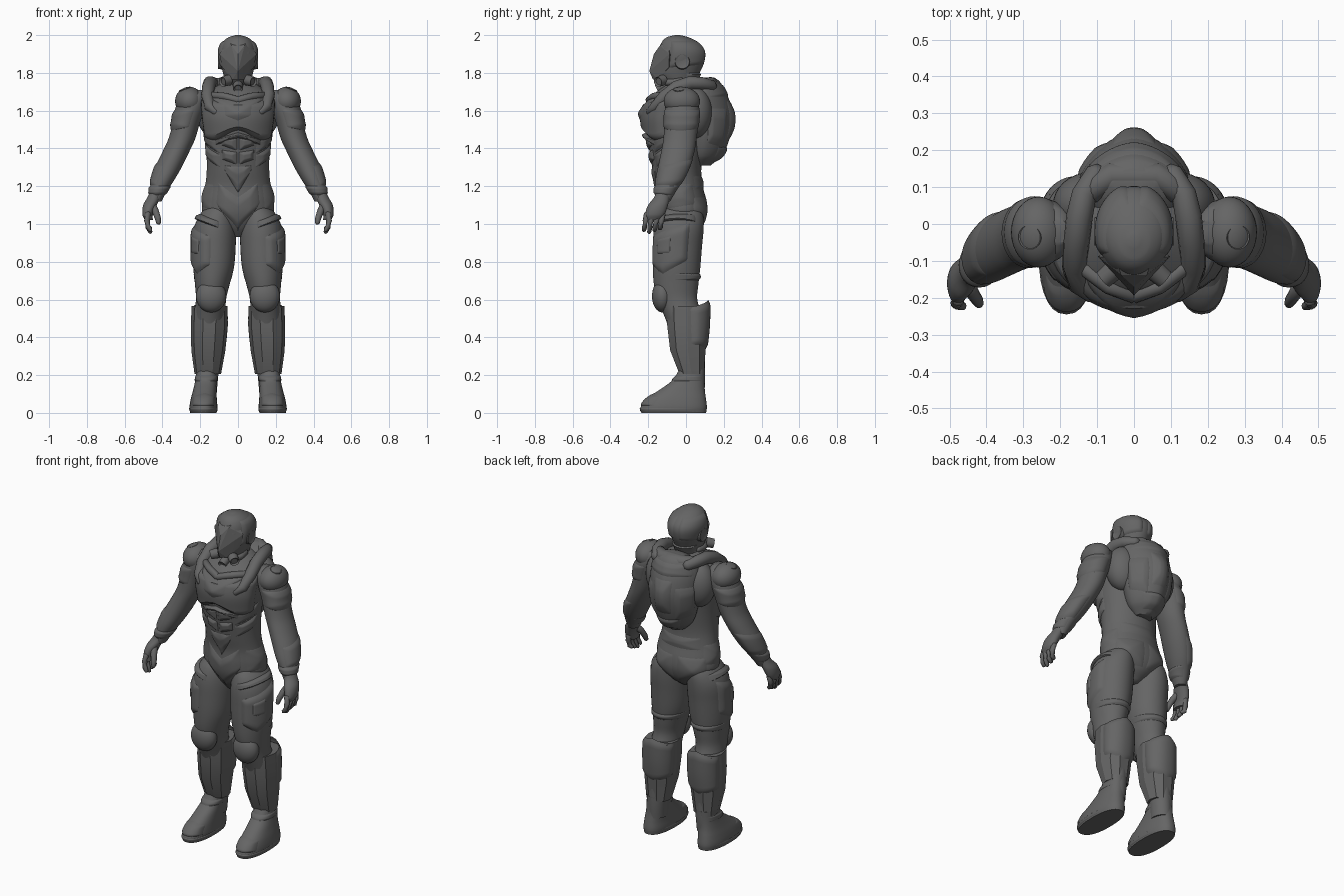
import bpy, bmesh, math
from mathutils import Vector, Matrix

if "Cube" in bpy.data.objects:
    bpy.data.objects.remove(bpy.data.objects["Cube"])

grey = bpy.data.materials.new("dark grey")
grey.use_nodes = True
COLOUR = (0.13, 0.13, 0.13, 1)
grey.diffuse_color = COLOUR
grey.node_tree.nodes["Principled BSDF"].inputs["Base Color"].default_value = COLOUR


def finish(name, bm, mirror=False, angle=40, fix=True):
    """Turn a bmesh into a shaded object, optionally mirrored across x."""
    if fix:
        bmesh.ops.recalc_face_normals(bm, faces=bm.faces)
    mesh = bpy.data.meshes.new(name)
    bm.to_mesh(mesh)
    bm.free()
    mesh.materials.append(grey)
    mesh.shade_smooth()
    mesh.set_sharp_from_angle(angle=math.radians(angle))
    obj = bpy.data.objects.new(name, mesh)
    bpy.context.collection.objects.link(obj)
    if mirror:
        obj.modifiers.new("Mirror", "MIRROR")
    return obj


def section(rings, z):
    """Smoothly interpolate (x, y, z, rx, ry) cross-sections at height z."""
    last = len(rings) - 1
    z = min(max(z, rings[0][2]), rings[last][2])
    i = 0
    while i < last - 1 and z > rings[i + 1][2]:
        i += 1
    lo, hi = rings[i], rings[i + 1]
    before, after = rings[max(i - 1, 0)], rings[min(i + 2, last)]
    h = hi[2] - lo[2]
    t = (z - lo[2]) / h
    out = []
    for k in range(5):
        m0 = (hi[k] - before[k]) / (hi[2] - before[2]) * h
        m1 = (after[k] - lo[k]) / (after[2] - lo[2]) * h
        s = t * t * (3 - 2 * t)
        out.append(lo[k] + (hi[k] - lo[k]) * s + m0 * t * (1 - t) ** 2 - m1 * t * t * (1 - t))
    return out


def surface(rings, z, a, off=0, power=1):
    """Point on a lofted body; angle 0 faces front, 90 degrees faces +x."""
    x, y, _, rx, ry = section(rings, z)
    s, c = math.sin(a), math.cos(a)
    bend = lambda v: math.copysign(abs(v) ** power, v)
    return Vector((x + max(rx + off, 0.002) * bend(s), y - max(ry + off, 0.002) * bend(c), z))


def loft(name, rings, mirror=False, sides=40, steps=5, power=1, angle=40):
    bm = bmesh.new()
    heights = [lo[2] + (hi[2] - lo[2]) * s / steps
               for lo, hi in zip(rings, rings[1:]) for s in range(steps)] + [rings[-1][2]]
    loops = [[bm.verts.new(surface(rings, z, math.tau * (i + 0.5) / sides, 0, power))
              for i in range(sides)] for z in heights]
    for a, b in zip(loops, loops[1:]):
        for i in range(sides):
            j = (i + 1) % sides
            bm.faces.new((a[i], a[j], b[j], b[i]))
    bm.faces.new(loops[0])
    bm.faces.new(loops[-1])
    return finish(name, bm, mirror, angle)


def plate(name, rings, a0, a1, low, high, off, mirror=False, power=1, rim=0.12):
    """Raised armour panel over a loft; low and high are heights as functions of degrees."""
    bm, nu, nv = bmesh.new(), 28, 16
    grid = []
    for i in range(nu + 1):
        u = i / nu
        deg = a0 + (a1 - a0) * u
        lo, hi = low(deg), high(deg)
        column = []
        for j in range(nv + 1):
            v = j / nv
            edge = min(u, 1 - u, v, 1 - v)
            lift = -0.004 + (off + 0.004) * min(1, edge / rim) ** 0.7
            column.append(bm.verts.new(surface(rings, lo + (hi - lo) * v, math.radians(deg), lift, power)))
        grid.append(column)
    for p, q in zip(grid, grid[1:]):
        for j in range(nv):
            bm.faces.new((p[j], q[j], q[j + 1], p[j + 1]))
    return finish(name, bm, mirror, 35, fix=False)


def tube(name, points, radii, mirror=False, sides=14):
    """Round tube through points with changing radius and domed ends."""
    bm, pts = bmesh.new(), [Vector(p) for p in points]
    loops = []
    for i, p in enumerate(pts):
        d = (pts[min(i + 1, len(pts) - 1)] - pts[max(i - 1, 0)]).normalized()
        rot = d.to_track_quat("Z", "Y")
        shells = [(1, 0)]
        if i == 0:
            shells = [(0.5, -0.6), (1, 0)]
        elif i == len(pts) - 1:
            shells = [(1, 0), (0.5, 0.6)]
        for scale, push in shells:
            r = radii[i]
            ring = [Vector((math.cos(math.tau * k / sides), math.sin(math.tau * k / sides), 0)) * r * scale
                    for k in range(sides)]
            loops.append([bm.verts.new(p + rot @ v + d * push * r) for v in ring])
    for a, b in zip(loops, loops[1:]):
        for k in range(sides):
            bm.faces.new((a[k], a[(k + 1) % sides], b[(k + 1) % sides], b[k]))
    bm.faces.new(loops[0])
    bm.faces.new(loops[-1])
    return finish(name, bm, mirror, 60)


def ball(name, centre, size):
    bm = bmesh.new()
    bmesh.ops.create_uvsphere(bm, u_segments=32, v_segments=20, radius=1,
                              matrix=Matrix.Translation(centre) @ Matrix.Diagonal((*size, 1)))
    return finish(name, bm, True)


def disc(name, centre, axis, r, depth, mirror=True):
    """Short cylinder with a recessed face."""
    bm = bmesh.new()
    turn = Vector(axis).to_track_quat("Z", "Y").to_matrix().to_4x4()
    bmesh.ops.create_cone(bm, cap_ends=True, segments=28, radius1=r, radius2=r * 0.9, depth=depth,
                          matrix=Matrix.Translation(centre) @ turn)
    cap = max((f for f in bm.faces if len(f.verts) > 4), key=lambda f: f.calc_center_median().dot(Vector(axis)))
    bmesh.ops.inset_region(bm, faces=[cap], thickness=r * 0.25, depth=-depth * 0.2)
    return finish(name, bm, mirror)


flat = lambda z: (lambda deg: z)

# Torso undersuit
body = [(0, -.03, .93, .035, .05), (0, -.02, .98, .11, .1), (0, -.02, 1.05, .185, .13), (0, -.025, 1.12, .187, .134),
        (0, -.035, 1.2, .174, .124), (0, -.047, 1.28, .166, .128), (0, -.052, 1.38, .168, .141),
        (0, -.055, 1.48, .18, .155), (0, -.05, 1.58, .193, .168), (0, -.03, 1.67, .19, .155),
        (0, -.01, 1.72, .13, .12), (0, 0, 1.75, .075, .08)]
loft("torso", body)
ball("shoulder_blade", (.12, .05, 1.59), (.1, .09, .135))

# Chest, abdomen and pelvis armour
plate("chest_plate", body, -78, 78, lambda d: 1.475 - .03 * abs(d) / 78 + .02 * math.cos(math.radians(d * 4)),
      lambda d: 1.69 - .04 * math.cos(math.radians(d)), .024)
plate("sternum_plate", body, -42, 42, lambda d: 1.5 + .002 * abs(d), flat(1.67), .038, rim=.5)
plate("chest_rim", body, -50, 50, lambda d: 1.455 - .0009 * abs(d), lambda d: 1.485 - .0009 * abs(d), .024, rim=.4)
for row, base in enumerate((1.385, 1.31)):
    plate(f"abdomen_plate_{row}", body, 1, 31, lambda d: base + .001 * d, lambda d: base + .072 + .0004 * d, .012, True, rim=.3)
    plate(f"rib_plate_{row}", body, 32, 92, lambda d: base - .055 + .0012 * d, lambda d: base + .017 + .0012 * d, .01, True, rim=.3)
plate("belly_plate", body, -28, 28, lambda d: 1.16 + .005 * abs(d), flat(1.31), .01, rim=.3)
plate("pelvis_plate", body, -40, 40, lambda d: .955 + .004 * abs(d), lambda d: 1.15 + .002 * abs(d), .01, rim=.25)
plate("hip_plate", body, 42, 130, lambda d: 1.05 + .0004 * d, flat(1.22), .009, True, rim=.4)
plate("lower_back_band", body, 120, 240, flat(1.18), flat(1.26), .007, rim=.4)
plate("seat_pad", body, 115, 178, flat(.98), flat(1.15), .014, True, rim=.5)

# Collar yoke
tube("collar_bar", [(.1, .14, 1.73), (.135, .08, 1.745), (.148, .02, 1.747), (.156, -.05, 1.725), (.16, -.115, 1.675),
                    (.15, -.165, 1.62), (.115, -.195, 1.59)], [.03, .034, .036, .035, .033, .028, .02], True)
tube("collar_back", [(-.12, .09, 1.735), (-.06, .13, 1.74), (.06, .13, 1.74), (.12, .09, 1.735)], [.038] * 4)
tube("collar_front", [(.135, -.12, 1.68), (.07, -.17, 1.675), (0, -.195, 1.655)], [.02, .02, .02], True)
tube("neck", [(0, .0, 1.68), (0, -.02, 1.78)], [.07, .066], sides=28)

# Backpack
pack = [(0, .08, 1.31, .05, .05), (0, .09, 1.36, .1, .1), (0, .1, 1.45, .135, .13), (0, .1, 1.55, .15, .15),
        (0, .095, 1.64, .155, .14), (0, .095, 1.71, .145, .11), (0, .11, 1.755, .115, .068), (0, .115, 1.775, .06, .035)]
loft("backpack", pack, power=1.2)
plate("pack_centre_panel", pack, 152, 208, flat(1.44), flat(1.66), .012, power=1.2, rim=.3)
plate("pack_side_panel", pack, 98, 148, lambda d: 1.39 + .0006 * (152 - d), flat(1.62), .01, True, power=1.2, rim=.25)
plate("pack_lid", pack, 100, 260, lambda d: 1.67, flat(1.745), .007, power=1.2, rim=.3)
plate("pack_base", pack, 130, 230, flat(1.325), flat(1.41), .01, power=1.2, rim=.25)

# Helmet
head = [(0, -.02, 1.71, .055, .06), (0, -.035, 1.75, .066, .085), (0, -.04, 1.8, .08, .113), (0, -.028, 1.86, .094, .126),
        (0, -.023, 1.92, .098, .122), (0, -.033, 1.965, .08, .094), (0, -.045, 1.99, .047, .054), (0, -.045, 2, .012, .014)]
loft("helmet", head)
plate("helmet_side_shell", head, 58, 172, lambda d: 1.81 + .0002 * d, flat(1.975), .008, True)
plate("helmet_nape", head, 110, 250, flat(1.735), flat(1.8), .01)
bm = bmesh.new()
for x, y, z in [(.048, -.095, 1.972), (.098, -.088, 1.9), (.084, -.09, 1.83), (.03, -.15, 1.765), (.035, -.138, 1.945)]:
    for side in (-1, 1):
        bm.verts.new((x * side, y, z))
for y, z in [(-.17, 1.9), (-.194, 1.81), (-.175, 1.765), (-.03, 1.86)]:
    bm.verts.new((0, y, z))
bmesh.ops.convex_hull(bm, input=bm.verts)
finish("visor", bm, angle=12)
disc("ear_disc", (.096, -.02, 1.86), (1, 0, 0), .042, .022)
disc("breather_filter", (.066, -.135, 1.757), (.7, -.6, -.2), .029, .045)
disc("chin_valve", (0, -.135, 1.725), (0, -1, -.5), .026, .045, False)
tube("breather_pipe", [(.05, -.12, 1.75), (.065, -.07, 1.75), (.065, -.02, 1.76)], [.018] * 3, True)

# Arms and hands
arm = [(.436, -.122, 1.12, .031, .038), (.42, -.106, 1.18, .048, .058), (.395, -.085, 1.24, .062, .076),
       (.364, -.062, 1.31, .071, .085), (.33, -.044, 1.38, .071, .088), (.298, -.032, 1.45, .071, .088),
       (.272, -.024, 1.54, .072, .09), (.25, -.02, 1.62, .08, .09), (.225, -.02, 1.68, .065, .07),
       (.2, -.02, 1.71, .025, .03)]
loft("arm", arm, True)
plate("upper_arm_plate", arm, -25, 205, lambda d: 1.505 - .015 * math.sin(math.radians(d)), flat(1.61), .012, True, rim=.3)
plate("forearm_plate", arm, 20, 190, lambda d: 1.2, lambda d: 1.33 - .02 * math.cos(math.radians(d)), .007, True, rim=.2)
plate("wrist_cuff", arm, -180, 180, flat(1.15), flat(1.205), .008, True, rim=.3)
ball("shoulder_pad", (.258, -.022, 1.65), (.075, .096, .076))
disc("shoulder_disc", (.279, -.035, 1.705), (.35, -.1, 1), .036, .024)
loft("palm", [(.472, -.175, 1.02, .021, .04), (.478, -.165, 1.05, .028, .052), (.466, -.148, 1.1, .036, .053),
              (.446, -.128, 1.14, .035, .042), (.436, -.12, 1.17, .031, .038)], True, sides=24)
for i in range(4):
    y, tip = -.215 + i * .028, .95 + abs(i - 1) * .01
    tube(f"finger_{i}", [(.476, y + .008, 1.055), (.482, y, 1.015), (.477, y - .004, .985), (.463, y - .008, tip + .006)],
         [.016, .0155, .014, .011], True, 10)
tube("thumb", [(.454, -.16, 1.1), (.436, -.19, 1.065), (.424, -.208, 1.03), (.42, -.217, 1.005)], [.021, .018, .016, .012], True, 10)

# Legs
leg = [(.168, .032, .1, .055, .066), (.164, .035, .18, .058, .066), (.16, .03, .28, .066, .07), (.155, .012, .4, .083, .088),
       (.15, -.01, .5, .084, .1), (.143, -.045, .6, .08, .105), (.136, -.052, .68, .092, .118), (.129, -.05, .77, .108, .126),
       (.125, -.045, .88, .113, .13), (.122, -.038, .98, .111, .132), (.112, -.03, 1.05, .09, .12), (.1, -.025, 1.1, .06, .09)]
loft("leg", leg, True)
plate("thigh_plate", leg, 8, 118, lambda d: .73 + .0012 * abs(d - 55), lambda d: .93 + .0007 * d, .013, True, rim=.15)
plate("thigh_inset", leg, 35, 80, flat(.83), lambda d: .9 + .0007 * d, .018, True, rim=.2)
plate("thigh_strap", leg, -15, 135, lambda d: .985 + .035 * math.sin(math.radians(d)),
      lambda d: 1.02 + .035 * math.sin(math.radians(d)), .017, True, rim=.3)
plate("hamstring_band", leg, 70, 290, lambda d: .7, lambda d: .74, .008, True, rim=.4)
ball("knee_pad", (.142, -.125, .618), (.08, .055, .086))

# Faceted shin guards and calf plates
shin = [(.16, .03, .205, .07, .067), (.157, .01, .33, .09, .098), (.152, .008, .46, .098, .112), (.15, .008, .565, .095, .118)]
loft("shin_guard", shin, True, sides=10, steps=1, power=.9, angle=20)
calf = [(.157, .02, .31, .086, .08), (.152, .01, .45, .095, .106), (.15, .008, .6, .093, .113)]
plate("calf_plate", calf, 95, 265, lambda d: .33 + .0004 * abs(d - 180), lambda d: .6 - .0005 * abs(d - 180), .01, True, power=.9)

# Boots
boot = [(.183, -.065, 0, .07, .172), (.183, -.065, .03, .074, .176), (.181, -.052, .075, .069, .158),
        (.176, -.022, .12, .062, .122), (.17, .012, .17, .057, .087), (.165, .033, .23, .056, .068)]
loft("boot", boot, True, power=.85)
plate("sole_band", boot, -180, 180, flat(.004), flat(.03), .003, True, power=.85, rim=.3)
plate("toe_cap", boot, -62, 62, flat(.035), lambda d: .11 - .0004 * abs(d), .006, True, power=.85, rim=.2)
plate("ankle_band", boot, -180, 180, flat(.165), flat(.2), .006, True, power=.85, rim=.4)
